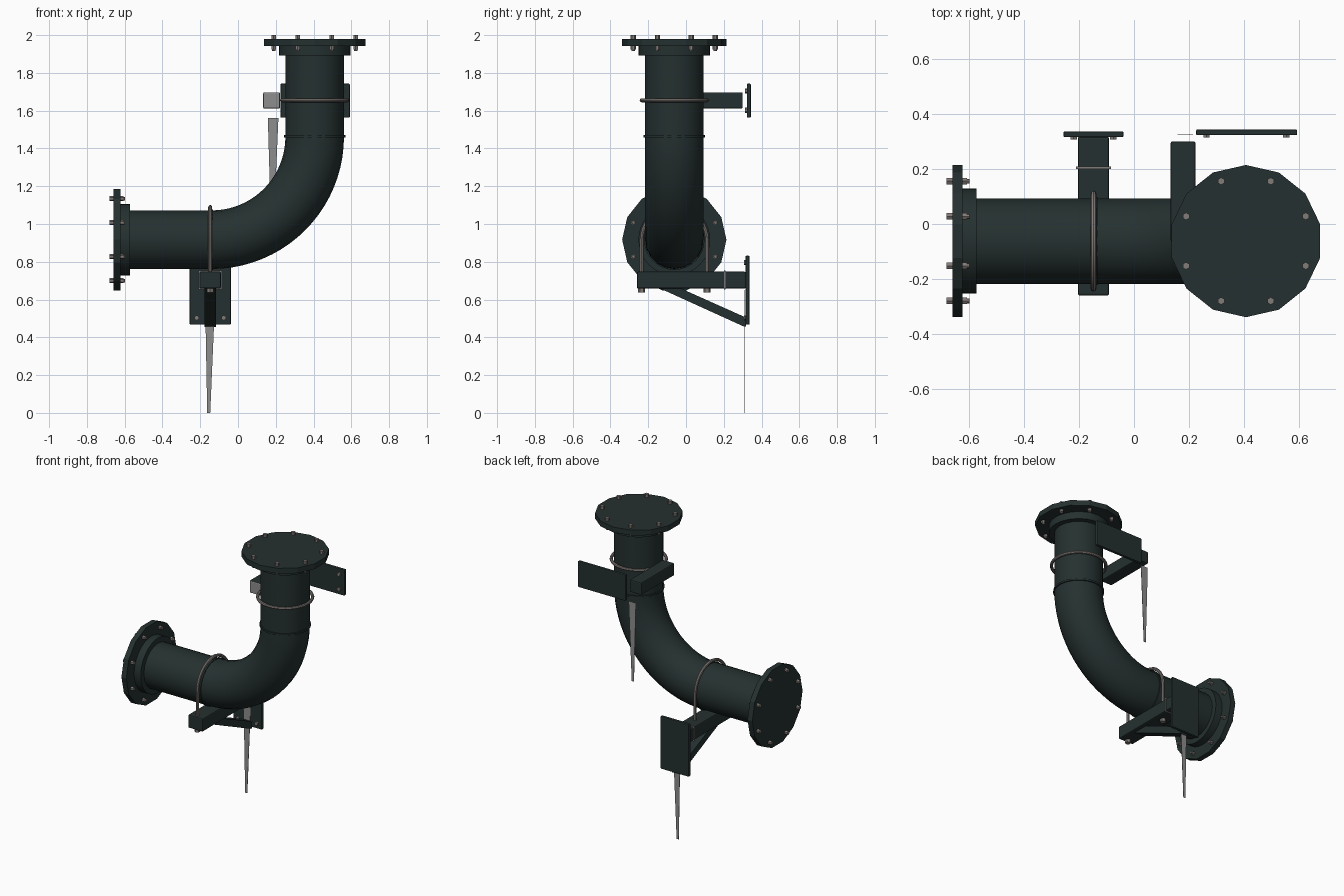
import bpy, bmesh
from math import sin, cos, pi, radians
from mathutils import Vector, Matrix

if "Cube" in bpy.data.objects:
    bpy.data.objects.remove(bpy.data.objects["Cube"])


def material(name, rgb):
    m = bpy.data.materials.new(name)
    m.use_nodes = True
    m.diffuse_color = (*rgb, 1)
    m.node_tree.nodes["Principled BSDF"].inputs["Base Color"].default_value = (*rgb, 1)
    return m


DARK = material("dark green paint", (0.018, 0.030, 0.029))
STEEL = material("bolt steel", (0.22, 0.20, 0.19))
GREY = material("plain grey", (0.27, 0.27, 0.27))

PY = -0.062          # pipe centre in y
HZ = 0.917           # height of the horizontal run
VX = 0.406           # x of the vertical run
R = 0.155            # pipe radius
BEND = 0.545         # elbow radius
CX = -0.147          # x of the lower support


def finish(bm, name, mat, smooth=False):
    bmesh.ops.recalc_face_normals(bm, faces=bm.faces)
    me = bpy.data.meshes.new(name)
    bm.to_mesh(me)
    bm.free()
    me.materials.append(mat)
    ob = bpy.data.objects.new(name, me)
    bpy.context.collection.objects.link(ob)
    if smooth:
        shade(ob)
    return ob


def shade(ob):
    bpy.ops.object.select_all(action="DESELECT")
    ob.select_set(True)
    bpy.context.view_layer.objects.active = ob
    bpy.ops.object.shade_smooth_by_angle(angle=radians(35))


def box(name, lo, hi, mat=DARK, bevel=0.0):
    lo, hi = Vector(lo), Vector(hi)
    bm = bmesh.new()
    bmesh.ops.create_cube(bm, size=1)
    bmesh.ops.scale(bm, vec=hi - lo, verts=bm.verts)
    bmesh.ops.translate(bm, vec=(lo + hi) / 2, verts=bm.verts)
    if bevel:
        bmesh.ops.bevel(bm, geom=bm.edges[:], offset=bevel, segments=2, affect="EDGES", profile=0.5)
    return finish(bm, name, mat)


def add_disc(bm, start, end, radius, sides, spin=0.0):
    """Capped cylinder between two points."""
    start, end = Vector(start), Vector(end)
    axis = end - start
    m = (Matrix.Translation((start + end) / 2)
         @ axis.to_track_quat("Z", "Y").to_matrix().to_4x4() @ Matrix.Rotation(spin, 4, "Z"))
    bmesh.ops.create_cone(bm, cap_ends=True, segments=sides, radius1=radius,
                          radius2=radius, depth=axis.length, matrix=m)


def disc(name, start, end, radius, sides, mat=DARK, smooth=False, spin=0.0):
    bm = bmesh.new()
    add_disc(bm, start, end, radius, sides, spin)
    return finish(bm, name, mat, smooth)


def tube(name, points, radius, mat, resolution, closed=False):
    """Round tube swept along a path."""
    cu = bpy.data.curves.new(name, "CURVE")
    cu.dimensions = "3D"
    cu.bevel_depth = radius
    cu.bevel_resolution = resolution
    cu.use_fill_caps = not closed
    sp = cu.splines.new("POLY")
    sp.points.add(len(points) - 1)
    for p, co in zip(sp.points, points):
        p.co = (*co, 1)
    sp.use_cyclic_u = closed
    cu.materials.append(mat)
    ob = bpy.data.objects.new(name, cu)
    bpy.context.collection.objects.link(ob)
    bpy.ops.object.select_all(action="DESELECT")
    ob.select_set(True)
    bpy.context.view_layer.objects.active = ob
    bpy.ops.object.convert(target="MESH")
    shade(ob)


# Pipe: horizontal run, quarter elbow, vertical run
ex = VX - BEND
path = [(-0.62, PY, HZ)]
for i in range(21):
    a = i / 20 * pi / 2
    path.append((ex + BEND * sin(a), PY, HZ + BEND * (1 - cos(a))))
path.append((VX, PY, 1.94))
tube("pipe", path, R, DARK, 8)

# Weld beads at both ends of the elbow
weld_z = HZ + BEND + 0.003
disc("upper_weld", (VX, PY, weld_z - 0.006), (VX, PY, weld_z + 0.006), 0.162, 32, smooth=True)
disc("lower_weld", (ex - 0.006, PY, HZ), (ex + 0.006, PY, HZ), 0.16, 32, smooth=True)


# Flanged ends with collar and eight through bolts
def flange(name, origin, out):
    origin, out = Vector(origin), Vector(out)
    side = Vector((0, 1, 0))
    other = out.cross(side)
    disc(name + "_collar", origin - out * 0.088, origin - out * 0.03, 0.19, 32, smooth=True)
    bm = bmesh.new()
    ring = [origin + 0.276 * (side * cos(k * pi / 7) + other * sin(k * pi / 7)) for k in range(14)]
    face = bm.faces.new([bm.verts.new(p) for p in ring])
    ext = bmesh.ops.extrude_face_region(bm, geom=[face])
    bmesh.ops.translate(bm, vec=-out * 0.037,
                        verts=[v for v in ext["geom"] if isinstance(v, bmesh.types.BMVert)])
    finish(bm, name, DARK)
    bm = bmesh.new()
    for k in range(8):
        a = (k + 0.5) * pi / 4
        p = origin + 0.235 * (side * cos(a) + other * sin(a))
        add_disc(bm, p - out * 0.062, p + out * 0.012, 0.009, 8)
        add_disc(bm, p, p + out * 0.021, 0.0135, 6)
        add_disc(bm, p - out * 0.054, p - out * 0.037, 0.0135, 6)
    finish(bm, name + "_bolts", STEEL)


flange("top_flange", (VX, PY, 1.979), (0, 0, 1))
flange("side_flange", (-0.659, PY, HZ), (-1, 0, 0))

# Lower support: beam, strap, diagonal brace, wall plate
box("lower_beam", (CX - 0.057, -0.26, 0.658), (CX + 0.057, 0.317, 0.748), bevel=0.008)
box("lower_beam_strap", (CX - 0.063, 0.2, 0.652), (CX + 0.063, 0.208, 0.754), STEEL)
box("lower_wall_plate", (CX - 0.109, 0.315, 0.467), (CX + 0.109, 0.336, 0.832), bevel=0.005)

bm = bmesh.new()
side_profile = [(-0.14, 0.66), (-0.03, 0.66), (0.317, 0.505), (0.317, 0.456), (0.3, 0.46)]
face = bm.faces.new([bm.verts.new((CX - 0.031, y, z)) for y, z in side_profile])
ext = bmesh.ops.extrude_face_region(bm, geom=[face])
bmesh.ops.translate(bm, vec=(0.062, 0, 0),
                    verts=[v for v in ext["geom"] if isinstance(v, bmesh.types.BMVert)])
finish(bm, "diagonal_brace", DARK)

# Lower U-bolt with nuts under the beam
UR = 0.173
u_path = [(CX, PY - UR, 0.64)]
u_path += [(CX, PY - UR * cos(i * pi / 20), HZ + UR * sin(i * pi / 20)) for i in range(21)]
u_path.append((CX, PY + UR, 0.64))
tube("lower_u_bolt", u_path, 0.0105, STEEL, 2)
bm = bmesh.new()
for s in (-1, 1):
    add_disc(bm, (CX, PY + s * UR, 0.638), (CX, PY + s * UR, 0.66), 0.019, 6)
finish(bm, "u_bolt_nuts", STEEL)

# Upper support: clamp ring, beam with pale front end, wall plate
ring = [(VX + UR * cos(i * pi / 20), PY + UR * sin(i * pi / 20), 1.655) for i in range(40)]
tube("upper_clamp_ring", ring, 0.0105, STEEL, 2, closed=True)
beam = box("upper_beam", (0.133, -0.065, 1.611), (0.223, 0.3, 1.697), bevel=0.007)
beam.data.materials.append(GREY)
for p in beam.data.polygons:
    if p.normal.y < -0.5:
        p.material_index = 1
box("upper_wall_plate", (0.225, 0.322, 1.563), (0.592, 0.343, 1.743), bevel=0.005)


# Wall plate bolts
def plate_bolts(name, xs, zs, y):
    bm = bmesh.new()
    for x in xs:
        for z in zs:
            add_disc(bm, (x, y, z), (x, y + 0.012, z), 0.0135, 6)
    finish(bm, name, STEEL)


plate_bolts("upper_plate_bolts", (0.263, 0.553), (1.602, 1.705), 0.313)
plate_bolts("lower_plate_bolts", (CX - 0.072, CX + 0.072), (0.503, 0.796), 0.306)


# Thin tapering tails hanging below each support
def tail(name, x_top, x_tip, y, top, bottom):
    bm = bmesh.new()
    corners = [(x_top - 0.028, top), (x_top + 0.028, top), (x_tip + 0.008, bottom), (x_tip - 0.008, bottom)]
    face = bm.faces.new([bm.verts.new((x, y, z)) for x, z in corners])
    ext = bmesh.ops.extrude_face_region(bm, geom=[face])
    bmesh.ops.translate(bm, vec=(0, 0.002, 0),
                        verts=[v for v in ext["geom"] if isinstance(v, bmesh.types.BMVert)])
    finish(bm, name, GREY)


tail("upper_tail", 0.186, 0.182, 0.322, 1.56, 1.01)
tail("lower_tail", CX, -0.155, 0.311, 0.65, 0)
